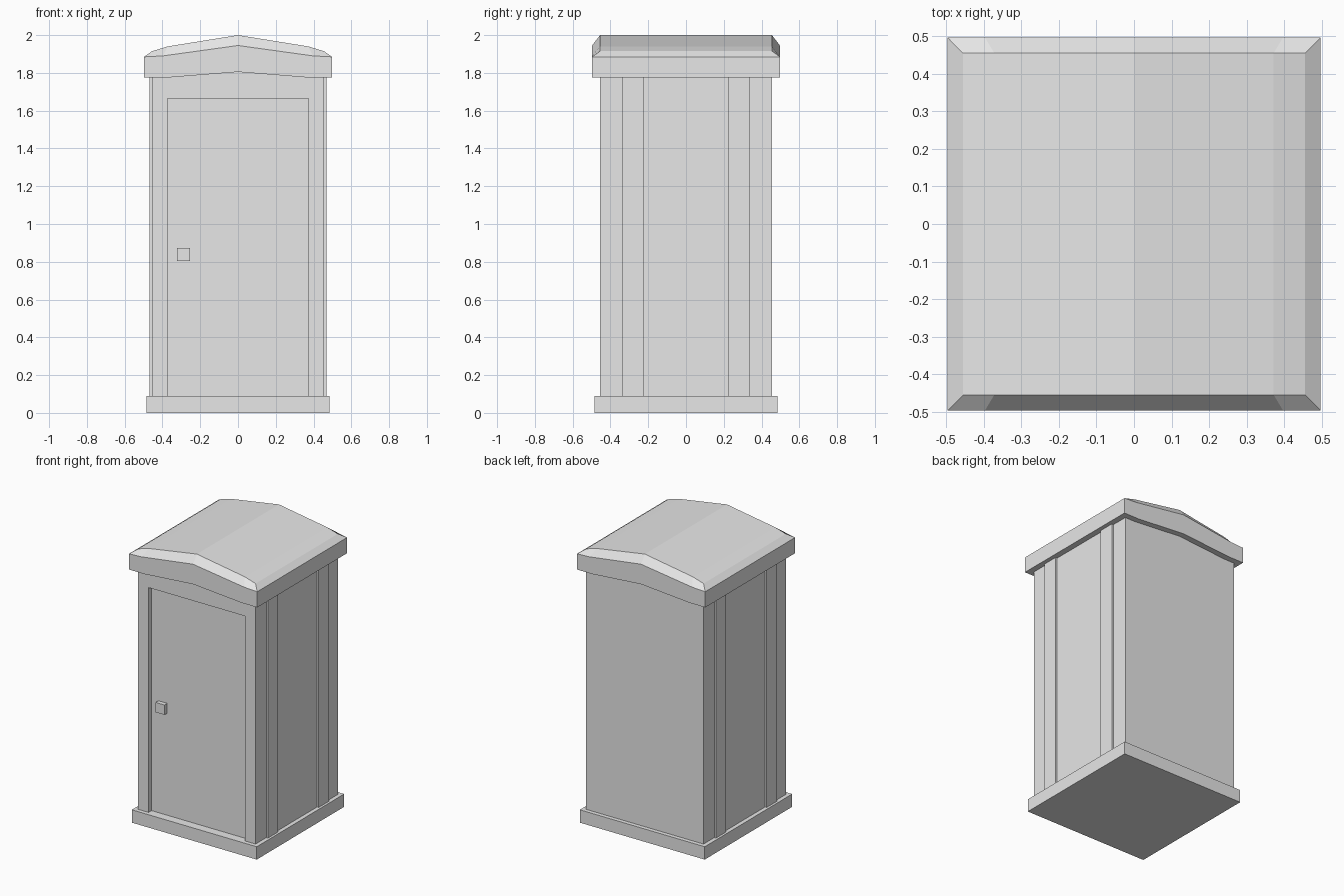
import bpy
import bmesh

cube = bpy.data.objects.get("Cube")
if cube:
    bpy.data.objects.remove(cube, do_unlink=True)

grey = bpy.data.materials.new("plain_grey")
grey.use_nodes = True
grey.diffuse_color = (0.8, 0.8, 0.8, 1)
grey.node_tree.nodes["Principled BSDF"].inputs["Base Color"].default_value = grey.diffuse_color


def finish(name, bm):
    bmesh.ops.recalc_face_normals(bm, faces=bm.faces)
    mesh = bpy.data.meshes.new(name)
    bm.to_mesh(mesh)
    bm.free()
    mesh.materials.append(grey)
    obj = bpy.data.objects.new(name, mesh)
    bpy.context.collection.objects.link(obj)
    return obj


def prism(name, outline, y0, y1):
    """Extrude an outline in the x-z plane from y0 to y1."""
    bm = bmesh.new()
    face = bm.faces.new([bm.verts.new((x, y0, z)) for x, z in outline])
    new = bmesh.ops.extrude_face_region(bm, geom=[face])["geom"]
    for v in new:
        if isinstance(v, bmesh.types.BMVert):
            v.co.y = y1
    return finish(name, bm)


def box(name, x0, x1, y0, y1, z0, z1):
    return prism(name, [(x0, z0), (x1, z0), (x1, z1), (x0, z1)], y0, y1)


def mirrored(half):
    """Complete a profile running from the +x edge to the ridge."""
    return half + [(-x, z) for x, z in reversed(half[:-1])]


WALL, BASE, EAVE = 0.455, 0.484, 0.497
FLOOR, TOP = 0.09, 1.84
DOOR_X, DOOR_TOP = 0.374, 1.665

# Base slab and cabin
box("base", -BASE, BASE, -BASE, BASE, 0, FLOOR)
box("cabin", -WALL, WALL, -0.41, WALL, FLOOR, TOP)

# Front wall around the door opening, with the door set back in it
prism("door_frame", [(-WALL, FLOOR), (-DOOR_X, FLOOR), (-DOOR_X, DOOR_TOP),
                     (DOOR_X, DOOR_TOP), (DOOR_X, FLOOR), (WALL, FLOOR),
                     (WALL, TOP), (-WALL, TOP)], -WALL, -0.41)
box("door", -DOOR_X, DOOR_X, -0.422, -0.41, FLOOR, DOOR_TOP)
box("door_knob", -0.322, -0.253, -0.453, -0.422, 0.805, 0.874)

# Upright battens on both side walls
for side, sx in (("left", 1), ("right", -1)):
    for end, sy in (("front", -1), ("back", 1)):
        box(f"{side}_{end}_batten", sx * WALL, sx * 0.468,
            sy * 0.225, sy * 0.337, FLOOR, 1.8)

# Gabled roof: underside, fascia top and inset crown profiles
under = mirrored([(EAVE, 1.775), (0.375, 1.775), (0, 1.805)])
fascia = mirrored([(EAVE, 1.885), (0.397, 1.89), (0, 1.945)])
crown = mirrored([(WALL, 1.915), (0.372, 1.94), (0, 2.0)])

bm = bmesh.new()
rows = []
for profile, y in ((under, EAVE), (fascia, EAVE), (crown, WALL),
                   (crown, -WALL), (fascia, -EAVE), (under, -EAVE)):
    rows.append([bm.verts.new((x, y, z)) for x, z in profile])
for a, b in zip(rows, rows[1:] + rows[:1]):
    for i in range(len(a) - 1):
        bm.faces.new((a[i], a[i + 1], b[i + 1], b[i]))
for i in (0, -1):
    u0, f0, c0, c1, f1, u1 = [row[i] for row in rows]
    bm.faces.new((u0, f0, f1, u1))
    bm.faces.new((f0, c0, c1, f1))
finish("roof", bm)
